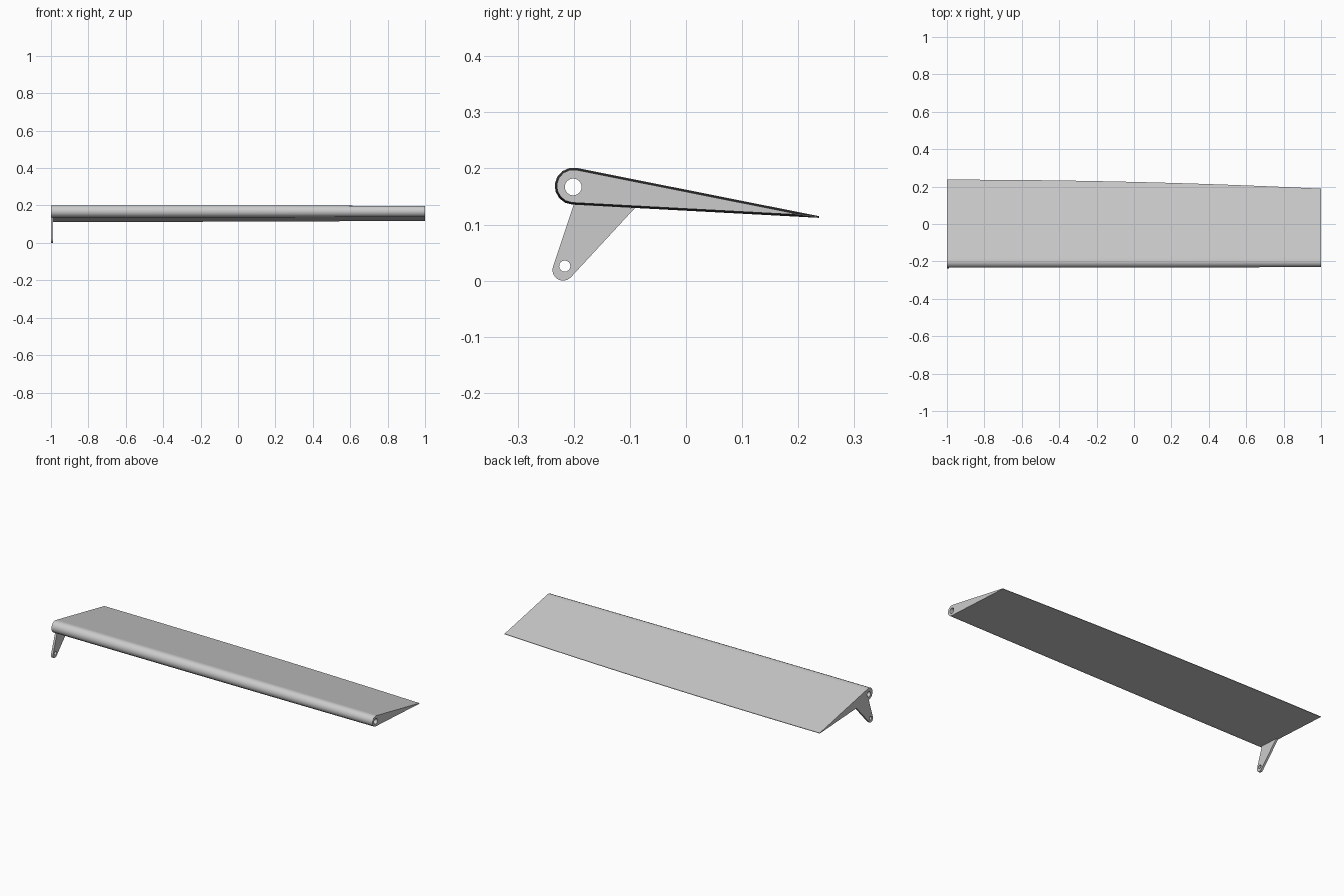
import bpy
import bmesh
from math import cos, sin, radians

cube = bpy.data.objects.get("Cube")
if cube:
    bpy.data.objects.remove(cube)

grey = bpy.data.materials.new("light_grey")
grey.use_nodes = True
colour = (0.6, 0.6, 0.6, 1)
grey.diffuse_color = colour
grey.node_tree.nodes["Principled BSDF"].inputs["Base Color"].default_value = colour

HINGE_Y, HINGE_Z = -0.201, 0.1685
SPAN_STEPS = 16


def arc(cy, cz, r, start, end, steps):
    """Points on an arc in the y-z plane, angles in degrees."""
    angles = [radians(start + (end - start) * i / steps) for i in range(steps + 1)]
    return [(cy + r * cos(a), cz + r * sin(a)) for a in angles]


def mix(a, b, t):
    return (a[0] + (b[0] - a[0]) * t, a[1] + (b[1] - a[1]) * t)


def loft(name, sections, hole):
    """Skin outlines along x, with a round hole running end to end."""
    bm = bmesh.new()

    def ring(x, points):
        verts = [bm.verts.new((x, y, z)) for y, z in points]
        for i, v in enumerate(verts):
            bm.edges.new((verts[i - 1], v))
        return verts

    def skin(a, b):
        for i in range(len(a)):
            bm.faces.new((a[i - 1], a[i], b[i], b[i - 1]))

    outer = [ring(x, points) for x, points in sections]
    for a, b in zip(outer, outer[1:]):
        skin(a, b)
    ends = (0, -1)
    inner = [ring(sections[e][0], hole) for e in ends]
    skin(*inner)

    # flat end caps around the hole
    for e in ends:
        rim = set(outer[e] + inner[e])
        edges = [ed for ed in bm.edges if ed.verts[0] in rim and ed.verts[1] in rim]
        bmesh.ops.triangle_fill(bm, use_beauty=True, edges=edges)
    bmesh.ops.recalc_face_normals(bm, faces=bm.faces)

    mesh = bpy.data.meshes.new(name)
    bm.to_mesh(mesh)
    bm.free()
    mesh.materials.append(grey)
    obj = bpy.data.objects.new(name, mesh)
    bpy.context.collection.objects.link(obj)
    bpy.ops.object.select_all(action='DESELECT')
    obj.select_set(True)
    bpy.context.view_layer.objects.active = obj
    bpy.ops.object.shade_smooth_by_angle(angle=radians(35))
    return obj


# Control surface: round nose, flat sides, thin trailing edge
nose = arc(0, 0, 0.033, 79, 267, 8)
tip_low, tip_high = (0.438, -0.0565), (0.438, -0.0535)
profile = (nose + [mix(nose[-1], tip_low, 0.03), tip_low, tip_high,
                   mix(nose[0], tip_high, 0.03)])

# the whole section shrinks gently along the span
sections = []
for i in range(SPAN_STEPS + 1):
    t = i / SPAN_STEPS
    s = 1 - 0.11 * t * t
    sections.append((2 * t - 1, [(HINGE_Y + y * s, HINGE_Z + z * s) for y, z in profile]))
loft("control_surface", sections, arc(HINGE_Y, 0.167, 0.015, 0, 345, 23))

# Control horn: thin plate with a rounded, drilled lower end
horn = arc(-0.219, 0.019, 0.019, 163, 314, 8) + [(-0.091, 0.1295), (-0.2, 0.1355)]
loft("control_horn", [(-1, horn), (-0.988, horn)],
     arc(-0.216, 0.026, 0.01, 0, 337.5, 15))
